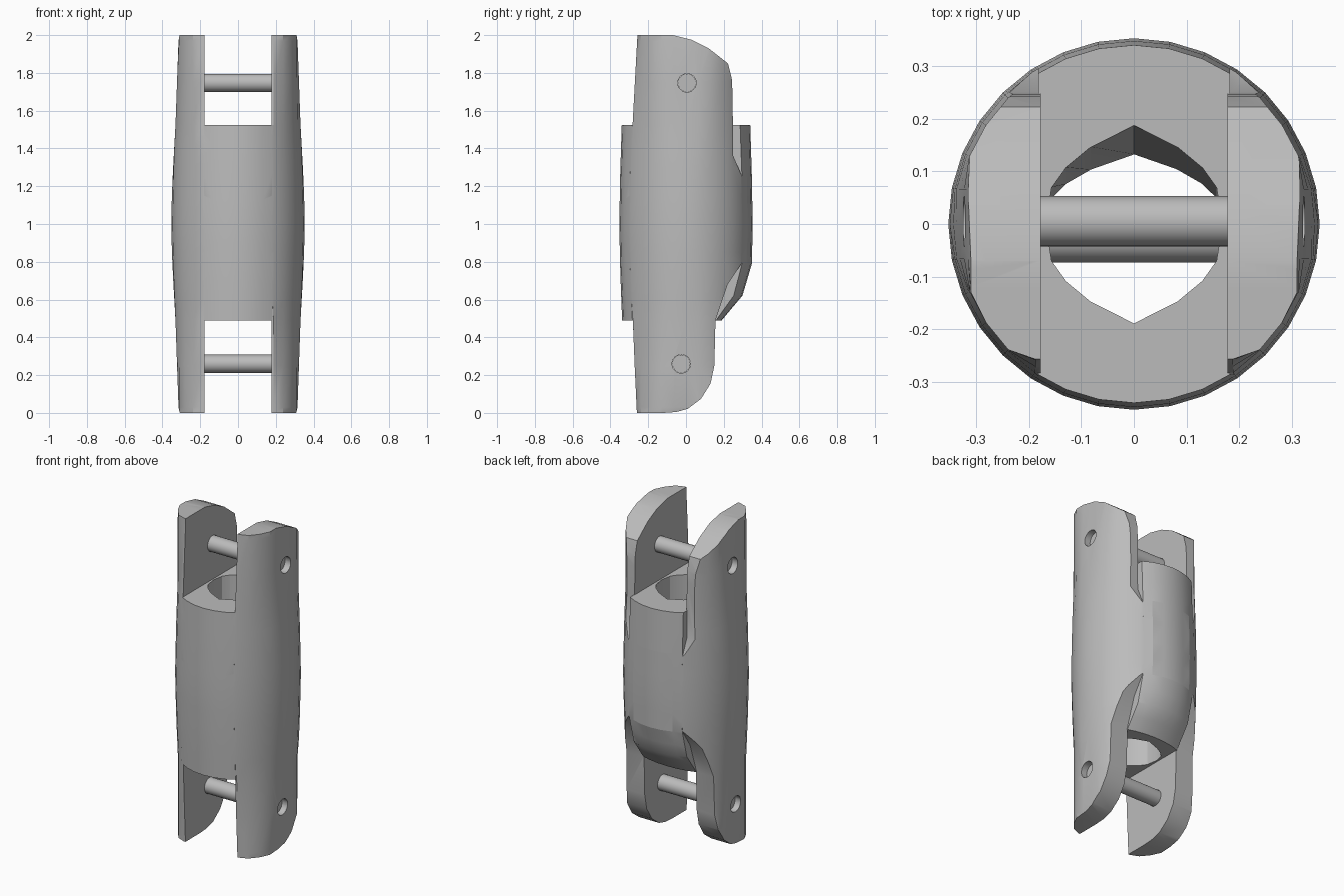
import bpy, bmesh, math

if "Cube" in bpy.data.objects:
    bpy.data.objects.remove(bpy.data.objects["Cube"])

gray = bpy.data.materials.new("plain gray")
gray.diffuse_color = (0.5, 0.5, 0.5, 1)
gray.use_nodes = True
gray.node_tree.nodes["Principled BSDF"].inputs["Base Color"].default_value = gray.diffuse_color


def loft(name, rings):
    """Closed solid through rings that all have the same number of points."""
    bm = bmesh.new()
    loops = [[bm.verts.new(p) for p in ring] for ring in rings]
    n = len(rings[0])
    for a, b in zip(loops, loops[1:]):
        for i in range(n):
            j = (i + 1) % n
            bm.faces.new((a[i], a[j], b[j], b[i]))
    bm.faces.new(loops[0][::-1])
    bm.faces.new(loops[-1])
    bmesh.ops.recalc_face_normals(bm, faces=bm.faces)
    me = bpy.data.meshes.new(name)
    bm.to_mesh(me)
    bm.free()
    ob = bpy.data.objects.new(name, me)
    bpy.context.collection.objects.link(ob)
    me.materials.append(gray)
    return ob


def prism_x(name, outline, x0, x1):
    return loft(name, [[(x, y, z) for y, z in outline] for x in (x0, x1)])


def box(name, x0, x1, y0, y1, z0, z1):
    return prism_x(name, [(y0, z0), (y1, z0), (y1, z1), (y0, z1)], x0, x1)


def circle(r, y, z, n=24):
    return [(y + r * math.cos(2 * math.pi * i / n), z + r * math.sin(2 * math.pi * i / n))
            for i in range(n)]


def combine(ob, other, op):
    """Apply a boolean and drop the helper."""
    m = ob.modifiers.new("bool", 'BOOLEAN')
    m.operation, m.object, m.solver = op, other, 'EXACT'
    bpy.context.view_layer.objects.active = ob
    bpy.ops.object.modifier_apply(modifier=m.name)
    bpy.data.objects.remove(other)


def interp(z, table):
    for (z0, a), (z1, b) in zip(table, table[1:]):
        if z <= z1:
            return a + (b - a) * (z - z0) / (z1 - z0)
    return table[-1][1]


N = 32
RADIUS = [(0, .338), (.49, .338), (.75, .348), (1, .353), (1.27, .348), (1.525, .34), (2, .338)]
FLAT_X = [(0, .308), (.03, .315), (.49, .331), (1, .36), (1.525, .331), (1.97, .315), (2, .31)]
FLAT_Y = [(0, .26), (.49, .283), (.7, .36), (1.3, .36), (1.525, .283), (2, .257)]
SQUASH = [(.49, .56), (.62, .87), (.79, 1), (2, 1)]


def barrel_ring(z, cheek):
    r, fx, fy = (interp(z, t) for t in (RADIUS, FLAT_X, FLAT_Y))
    pts = []
    for i in range(N):
        a = 2 * math.pi * i / N
        x, y = r * math.cos(a), r * math.sin(a)
        if cheek:                         # flattened sides and front
            x, y = max(-fx, min(fx, x)), max(-fy, y)
        elif y > 0:                       # lower back tucks in
            y *= interp(z, SQUASH)
        pts.append((x, y, z))
    return pts


# Core: barrel between the two slots
core = loft("body", [barrel_ring(z, False) for z in
                     (.49, .555, .62, .7, .79, .9, 1, 1.13, 1.27, 1.4, 1.525)])
combine(core, box("core_trim", -.182, .182, -1, 1, .3, 1.7), 'INTERSECT')

# Cheeks: flattened barrel trimmed to the fork side profile
profile = [(-.5, -.1), (-.12, -.1), (-.12, 0), (-.05, .005), (.01, .022), (.08, .075),
           (.13, .155), (.15, .25), (.156, .49), (.22, .68), (.30, .80), (.5, .9),
           (.5, 1.2), (.31, 1.22), (.25, 1.36), (.246, 1.7), (.242, 1.77), (.222, 1.85),
           (.12, 1.93), (.03, 1.975), (-.07, 2), (-.12, 2), (-.12, 2.1), (-.5, 2.1)]
for side in (-1, 1):
    cheek = loft("cheek", [barrel_ring(z, True) for z in
                           (0, .03, .25, .49, .6, .7, .85, 1, 1.15, 1.3, 1.4, 1.525, 1.75, 1.97, 2)])
    combine(cheek, prism_x("cheek_trim", profile, side * .178, side * .6), 'INTERSECT')
    combine(core, cheek, 'UNION')

# Bore with pointed front and back, narrowing toward the lower back
half = [(.168, 0), (.157, .07), (.13, .108), (.083, .147), (0, .189)]
quarter = half + [(-x, y) for x, y in half[-2::-1]]
outline = quarter + [(x, -y) for x, y in quarter[-2:0:-1]]
bore = loft("bore", [[(x, y * (s if y > 0 else 1), z) for x, y in outline]
                     for z, s in ((.45, .69), (1.56, 1.0))])
combine(core, bore, 'DIFFERENCE')

# Shallow curved window panel on the back
arc = [math.radians(90 + 22.5 * k / 4) for k in range(-4, 5)]
sector = [(r * math.cos(a), r * math.sin(a))
          for r, angs in ((.33, arc), (.42, arc[::-1])) for a in angs]
combine(core, loft("panel_cut", [[(x, y, z) for x, y in sector] for z in (.79, 1.27)]),
        'DIFFERENCE')

# Pins, each set in a through hole
for name, y, z in (("lower_pin", -.025, .26), ("upper_pin", .005, 1.747)):
    combine(core, prism_x("hole", circle(.049, y, z), -.5, .5), 'DIFFERENCE')
    pin = prism_x(name, circle(.048, y, z), -.285, .285)
    pin.select_set(True)

core.select_set(True)
bpy.context.view_layer.objects.active = core
bpy.ops.object.shade_smooth_by_angle(angle=math.radians(25))
